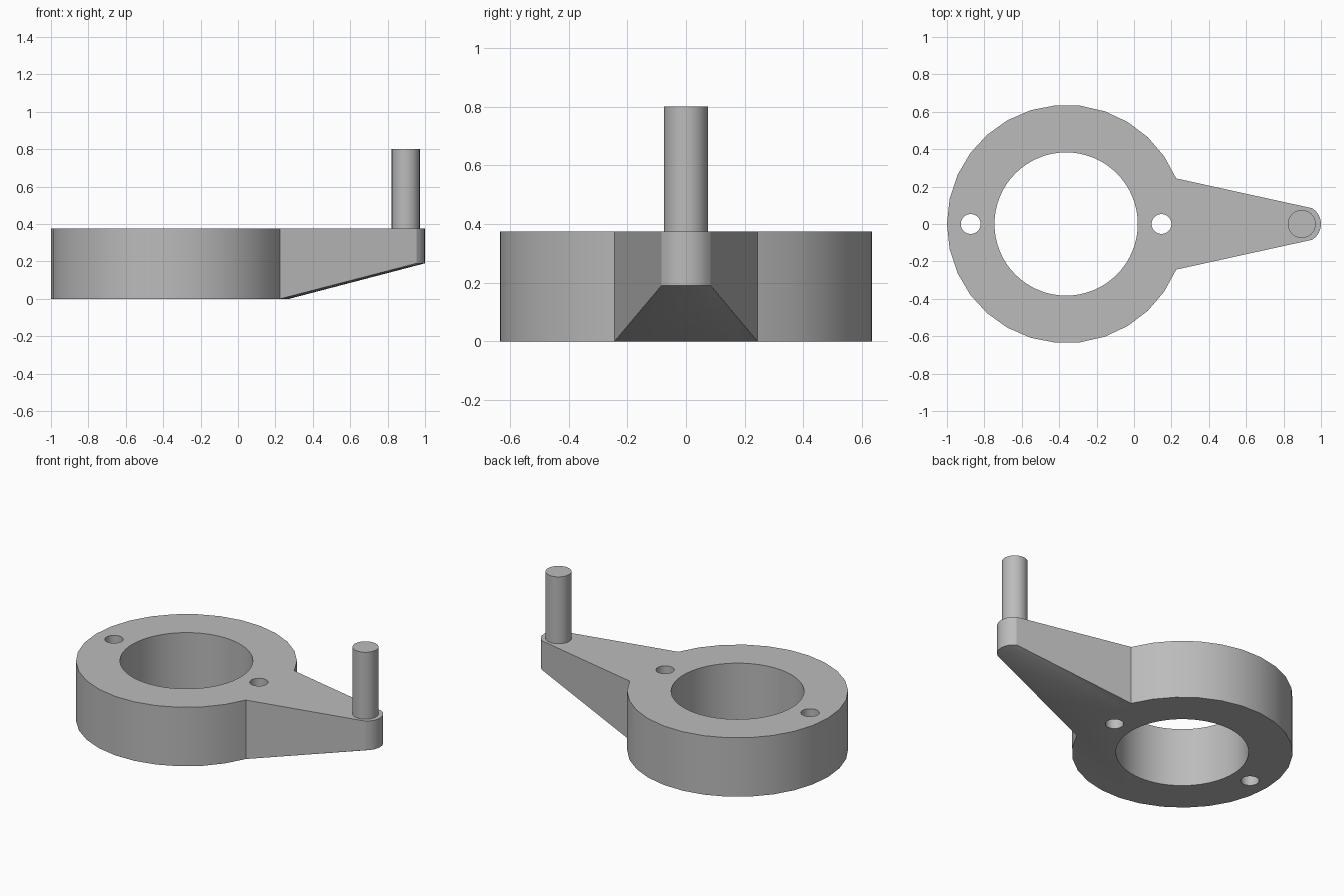
import bpy, bmesh
from math import sin, cos, radians
from mathutils import Matrix

if "Cube" in bpy.data.objects:
    bpy.data.objects.remove(bpy.data.objects["Cube"])

RING_X, RING_R, BORE_R = -0.363, 0.637, 0.383
TIP_X, TIP_R = 0.9, 0.1
HEIGHT, TIP_BOTTOM = 0.375, 0.19
JOIN, TIP_ANGLE = 22.5, 57      # half angles where the arm meets each arc

grey = bpy.data.materials.new("plain grey")
grey.use_nodes = True
colour = (0.5, 0.5, 0.5, 1)
grey.diffuse_color = colour
grey.node_tree.nodes["Principled BSDF"].inputs["Base Color"].default_value = colour


def arc(cx, r, start, end, steps):
    angles = [radians(start + (end - start) * i / steps) for i in range(steps + 1)]
    return [(cx + r * cos(a), r * sin(a)) for a in angles]


def finish(bm, name):
    bmesh.ops.recalc_face_normals(bm, faces=bm.faces)
    mesh = bpy.data.meshes.new(name)
    bm.to_mesh(mesh)
    bm.free()
    mesh.materials.append(grey)
    obj = bpy.data.objects.new(name, mesh)
    bpy.context.collection.objects.link(obj)
    return obj


def cylinder(name, x, r, z0, z1, sides):
    bm = bmesh.new()
    bmesh.ops.create_cone(bm, cap_ends=True, segments=sides, radius1=r, radius2=r,
                          depth=z1 - z0, matrix=Matrix.Translation((x, 0, (z0 + z1) / 2)))
    return finish(bm, name)


def smooth(obj):
    bpy.ops.object.select_all(action="DESELECT")
    obj.select_set(True)
    bpy.context.view_layer.objects.active = obj
    bpy.ops.object.shade_smooth_by_angle(angle=radians(25))


# Collar and tapered arm as one solid
bm = bmesh.new()


def row(points, z):
    return [bm.verts.new((x, y, z)) for x, y in points]


major = arc(RING_X, RING_R, JOIN, 360 - JOIN, 26)
minor = arc(RING_X, RING_R, -JOIN, JOIN, 8)
tip = arc(TIP_X, TIP_R, -TIP_ANGLE, TIP_ANGLE, 8)
low, high = row(major, 0), row(major, HEIGHT)
low_join = [low[-1]] + row(minor[1:-1], 0) + [low[0]]
tip_low, tip_high = row(tip, TIP_BOTTOM), row(tip, HEIGHT)


def bridge(a, b):
    for i in range(len(a) - 1):
        bm.faces.new((a[i], a[i + 1], b[i + 1], b[i]))


bridge(low, high)
bridge(tip_low, tip_high)
bridge(low_join, tip_low)
bridge([low[-1], tip_low[0]], [high[-1], tip_high[0]])
bridge([tip_low[-1], low[0]], [tip_high[-1], high[0]])
bm.faces.new(low + low_join[1:-1])
bm.faces.new(high + tip_high)
body = finish(bm, "collar_and_arm")

# Centre bore and two bolt holes
holes = [("bore", RING_X, BORE_R, 64),
         ("outer_bolt_hole", RING_X - 0.51, 0.053, 32),
         ("inner_bolt_hole", RING_X + 0.51, 0.053, 32)]
for name, x, r, sides in holes:
    cutter = cylinder(name + "_cutter", x, r, -0.2, HEIGHT + 0.2, sides)
    cutter.hide_render = True
    cutter.hide_set(True)
    cut = body.modifiers.new(name, "BOOLEAN")
    cut.operation = "DIFFERENCE"
    cut.solver = "EXACT"
    cut.object = cutter

# Apply the cuts and drop the cutters
bpy.context.view_layer.objects.active = body
body.select_set(True)
for cut in list(body.modifiers):
    cutter = cut.object
    bpy.ops.object.modifier_apply(modifier=cut.name)
    bpy.data.objects.remove(cutter)
smooth(body)

# Upright handle pin
smooth(cylinder("handle_pin", 0.897, 0.075, HEIGHT - 0.01, 0.8, 32))
